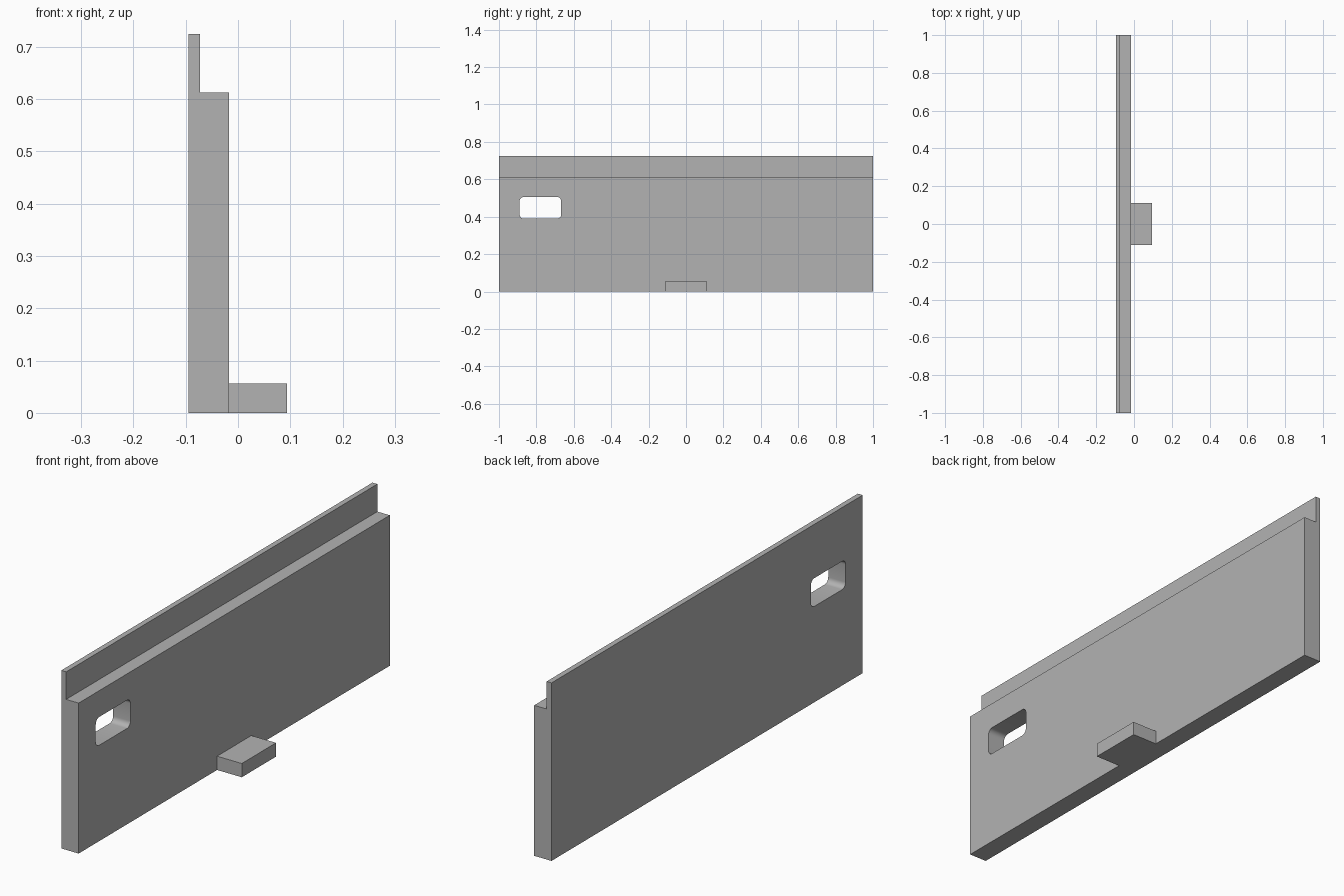
import bpy, bmesh, math
from mathutils import Vector

cube = bpy.data.objects.get("Cube")
if cube:
    bpy.data.objects.remove(cube, do_unlink=True)

grey = bpy.data.materials.new("plain grey")
grey.use_nodes = True
grey.diffuse_color = (0.45, 0.45, 0.45, 1)
grey.node_tree.nodes["Principled BSDF"].inputs["Base Color"].default_value = grey.diffuse_color


def extrude_profile(name, points, direction):
    """Closed solid made by sweeping a flat outline along a vector."""
    bm = bmesh.new()
    face = bm.faces.new([bm.verts.new(p) for p in points])
    swept = bmesh.ops.extrude_face_region(bm, geom=[face], use_keep_orig=True)
    verts = [g for g in swept["geom"] if isinstance(g, bmesh.types.BMVert)]
    bmesh.ops.translate(bm, verts=verts, vec=Vector(direction))
    bmesh.ops.recalc_face_normals(bm, faces=bm.faces)
    mesh = bpy.data.meshes.new(name)
    bm.to_mesh(mesh)
    bm.free()
    mesh.materials.append(grey)
    obj = bpy.data.objects.new(name, mesh)
    bpy.context.collection.objects.link(obj)
    return obj


def rounded_rect(y0, y1, z0, z1, r, steps=6):
    """Outline in y and z with round corners."""
    corners = [(y1 - r, z1 - r), (y0 + r, z1 - r), (y0 + r, z0 + r), (y1 - r, z0 + r)]
    outline = []
    for i, (y, z) in enumerate(corners):
        for s in range(steps + 1):
            a = math.pi / 2 * (i + s / steps)
            outline.append((y + r * math.cos(a), z + r * math.sin(a)))
    return outline


BACK, FACE, TAB_END = -0.095, -0.017, 0.094

# Panel with a thin lip along its top edge
section = [(BACK, 0), (FACE, 0), (FACE, 0.612), (-0.073, 0.612), (-0.073, 0.724), (BACK, 0.724)]
panel = extrude_profile("panel", [(x, -1, z) for x, z in section], (0, 2, 0))

# Hand slot cut through the panel
slot = rounded_rect(-0.89, -0.667, 0.39, 0.505, 0.022)
cutter = extrude_profile("slot_cutter", [(BACK - 0.1, y, z) for y, z in slot], (0.3, 0, 0))
cutter.hide_render = True
cut = panel.modifiers.new("slot", "BOOLEAN")
cut.operation = "DIFFERENCE"
cut.solver = "EXACT"
cut.object = cutter
bpy.context.view_layer.objects.active = panel
panel.select_set(True)
bpy.ops.object.modifier_apply(modifier=cut.name)
bpy.data.objects.remove(cutter, do_unlink=True)
bpy.ops.object.shade_smooth_by_angle(angle=math.radians(30))

# Foot tab at the middle of the lower edge
tab = [(FACE, 0), (TAB_END, 0), (TAB_END, 0.056), (FACE, 0.056)]
extrude_profile("foot_tab", [(x, -0.11, z) for x, z in tab], (0, 0.22, 0))
